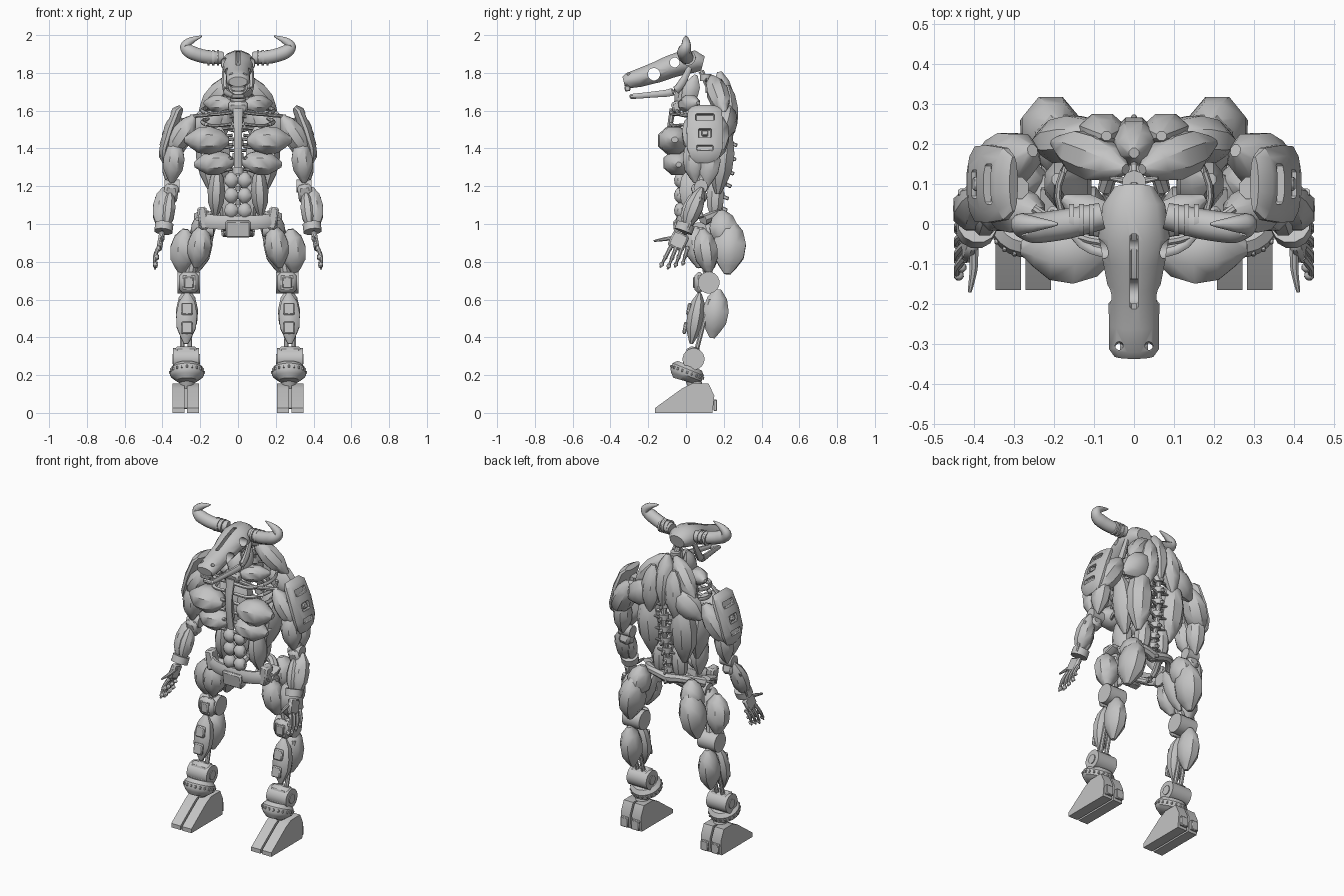
import bpy, bmesh, math
from mathutils import Vector, Matrix

default_cube = bpy.data.objects.get("Cube")
if default_cube:
    bpy.data.objects.remove(default_cube, do_unlink=True)

grey = bpy.data.materials.new("bone_grey")
grey.use_nodes = True
shade_value = (0.55, 0.55, 0.55, 1)
grey.diffuse_color = shade_value
grey.node_tree.nodes["Principled BSDF"].inputs["Base Color"].default_value = shade_value


# Helpers: all dimensions below are in centimetres
def shade(bm):
    for face in bm.faces:
        face.smooth = True
    for edge in bm.edges:
        edge.smooth = edge.calc_face_angle(0) < math.radians(40)


def finish(name, bm, mirror):
    bmesh.ops.scale(bm, vec=Vector((0.01, 0.01, 0.01)), verts=bm.verts)
    bmesh.ops.recalc_face_normals(bm, faces=bm.faces)
    shade(bm)
    mesh = bpy.data.meshes.new(name)
    bm.to_mesh(mesh)
    bm.free()
    mesh.materials.append(grey)
    obj = bpy.data.objects.new(name, mesh)
    bpy.context.scene.collection.objects.link(obj)
    if mirror:
        obj.modifiers.new("mirror", 'MIRROR').use_mirror_merge = False
    return obj


def loft(name, rings, sides=8, mirror=True):
    """Skin a chain of (centre, width, depth) ellipses."""
    bm = bmesh.new()
    centres = [Vector(ring[0]) for ring in rings]
    loops = []
    for i, (centre, width, depth) in enumerate(rings):
        ahead = centres[min(i + 1, len(rings) - 1)]
        tangent = (ahead - centres[max(i - 1, 0)]).normalized()
        reference = Vector((0, 0, 1)) if abs(tangent.y) > 0.85 else Vector((0, 1, 0))
        across = reference.cross(tangent).normalized()
        out = tangent.cross(across)
        loop = []
        for k in range(sides):
            angle = math.tau * (k + 0.5) / sides
            offset = across * math.cos(angle) * width + out * math.sin(angle) * depth
            loop.append(bm.verts.new(centres[i] + offset))
        loops.append(loop)
    for low, high in zip(loops, loops[1:]):
        for k in range(sides):
            n = (k + 1) % sides
            bm.faces.new((low[k], low[n], high[n], high[k]))
    bm.faces.new(loops[0])
    bm.faces.new(loops[-1])
    return finish(name, bm, mirror)


def muscle(name, start, end, width, depth, mirror=True):
    a, b = Vector(start), Vector(end)
    profile = [(-0.06, 0.22), (0.14, 0.75), (0.42, 1), (0.7, 0.92), (0.9, 0.55), (1.06, 0.2)]
    rings = [(a.lerp(b, t), width * s, depth * s) for t, s in profile]
    return loft(name, rings, 8, mirror)


def tube(name, points, radii, flat=1, mirror=True, sides=8, steps=4):
    """Smooth tapered tube through the points."""
    pts = [Vector(p) for p in points]
    if not isinstance(radii, (list, tuple)):
        radii = [radii] * len(pts)
    rings = []
    for i in range(len(pts) - 1):
        p, q = pts[i], pts[i + 1]
        before, after = pts[max(i - 1, 0)], pts[min(i + 2, len(pts) - 1)]
        for s in range(steps):
            t = s / steps
            pos = 0.5 * (2 * p + (q - before) * t
                         + (2 * before - 5 * p + 4 * q - after) * t ** 2
                         + (3 * p - before - 3 * q + after) * t ** 3)
            r = radii[i] + (radii[i + 1] - radii[i]) * t
            rings.append((pos, r, r * flat))
    rings.append((pts[-1], radii[-1], radii[-1] * flat))
    return loft(name, rings, sides, mirror)


def rod(name, start, end, radius, mirror=True, sides=16):
    return loft(name, [(start, radius, radius), (end, radius, radius)], sides, mirror)


def box(name, centre, size, tilt=(0, 0, 0), bevel=0.6, mirror=True):
    bm = bmesh.new()
    bmesh.ops.create_cube(bm, size=1)
    bmesh.ops.scale(bm, vec=Vector(size), verts=bm.verts)
    bmesh.ops.bevel(bm, geom=list(bm.edges), offset=bevel, segments=1, affect='EDGES')
    for angle, axis in zip(tilt, "XYZ"):
        bmesh.ops.rotate(bm, matrix=Matrix.Rotation(math.radians(angle), 3, axis), verts=bm.verts)
    bmesh.ops.translate(bm, vec=Vector(centre), verts=bm.verts)
    return finish(name, bm, mirror)


def side_extrude(name, outline, x_low, x_high):
    bm = bmesh.new()
    face = bm.faces.new([bm.verts.new((x_low, y, z)) for y, z in outline])
    grown = bmesh.ops.extrude_face_region(bm, geom=[face])["geom"]
    moved = [v for v in grown if isinstance(v, bmesh.types.BMVert)]
    bmesh.ops.translate(bm, vec=Vector((x_high - x_low, 0, 0)), verts=moved)
    return finish(name, bm, True)


def cut(target, cutter):
    tool = target.modifiers.new("cut", 'BOOLEAN')
    tool.operation, tool.object = 'DIFFERENCE', cutter
    graph = bpy.context.evaluated_depsgraph_get()
    mesh = bpy.data.meshes.new_from_object(target.evaluated_get(graph))
    target.modifiers.clear()
    bm = bmesh.new()
    bm.from_mesh(mesh)
    shade(bm)
    bm.to_mesh(mesh)
    bm.free()
    target.data = mesh
    bpy.data.objects.remove(cutter, do_unlink=True)


# Skull with eye, cheek, nose and brow openings
skull = loft("skull", [((0, 9, 185), 5, 4), ((0, 5, 186), 8, 6), ((0, -3, 185), 9.2, 6.5),
                       ((0, -9, 183), 8, 6.2), ((0, -15, 180.5), 6.8, 5.8), ((0, -25, 177.3), 6.4, 5),
                       ((0, -31, 175.8), 6.4, 4.2), ((0, -33, 175.3), 5, 2.7)], 12, False)
cut(skull, rod("cheek_cutter", (-15, -17, 179.3), (15, -17, 179.3), 3.3, False))
cut(skull, rod("eye_cutter", (-15, -6, 185.5), (15, -6, 185.5), 2.6, False))
cut(skull, box("brow_cutter", (0, -12, 188), (2, 20, 14), (24, 0, 0), 0.4, False))
for x in (-3.7, 3.7):
    cut(skull, rod("nostril_cutter", (x, -31, 170), (x, -30, 185), 1, False))
box("front_teeth", (0, -31, 171.8), (7, 3, 3), (10, 0, 0), 0.5, False)
tube("jaw_side", [(2, -29, 167.5), (4, -18, 168.5), (6, -7, 170), (7, -2, 175), (7, 2, 183)],
     [1.2, 1.4, 1.8, 1.8, 1.2], 1.2)
box("jaw_chin", (0, -28, 167.5), (7, 4, 2.2), (-6, 0, 0), 0.6, False)
tube("horn", [(8, 2, 188), (17, 0, 188.5), (25, -1, 191), (28, 0, 194), (25, 0, 197), (19, 0, 199.5)],
     [3.3, 3.8, 3.8, 2.8, 2, 0.3], sides=10)
for x in (10, 12.5, 15):
    rod("horn_ring", (x, 1, 188), (x + 1.2, 1, 188), 4.1)

# Spine and neck vertebrae
spine = [(0, 16, 100), (0, 17, 112), (0, 20, 125), (0, 22, 140), (0, 20, 155), (0, 14, 168), (0, 8, 181)]
tube("spinal_cord", spine, 1.6, mirror=False)
for low, high in zip(spine, spine[1:]):
    for t in (0.1, 0.6):
        spot = Vector(low).lerp(Vector(high), t)
        rod("vertebra", spot, spot + Vector((0, 0, 3.5)), 3, False, 10)
        box("spine_spur", spot + Vector((0, 3, 1)), (1.4, 5, 2), (-25, 0, 0), 0.4, False)
        tube("spine_wing", [spot, spot + Vector((6, 1, 1))], [1.2, 0.5])

# Rib cage, breastbone and collar
for z in range(130, 162, 6):
    tube("rib", [(2, 20, z + 3), (14, 18, z + 2), (19, 7, z), (13, -5, z - 2), (3, -8, z - 1)], 0.9, 1.3)
tube("breastbone", [(0, -7, 161), (0, -9, 146), (0, -7, 130)], [3, 2.2, 2.4], 0.6, False)
box("collar_plate", (0, -5, 162), (10, 5, 6), (15, 0, 0), 1.2, False)
tube("collar_bone", [(3, -5, 160), (14, -3, 158), (25, 4, 157)], 1.1)

# Torso muscles
muscle("upper_chest", (6, -7, 144), (27, -6, 144.5), 8, 9)
muscle("lower_chest", (3, -5, 133), (22, -4, 131.5), 7, 8)
muscle("neck_base", (3, -2, 163), (17, 6, 164), 5, 5)
muscle("neck_side", (4, 0, 163), (4.5, 5, 178), 3.8, 4.8)
muscle("throat", (0, -4, 162), (0, 0, 176), 5, 4.2, False)
muscle("back_hump", (0, 18, 179), (0, 23, 152), 6, 6, False)
muscle("upper_trapezius", (3, 14, 177), (19, 20, 160), 6, 6)
muscle("middle_trapezius", (7, 22, 172), (9, 23, 146), 6.3, 5.5)
muscle("shoulder_blade", (8, 22, 160), (24, 20, 148), 8, 6.3)
muscle("back_muscle", (12, 20, 152), (11, 17, 118), 8, 7.5)
muscle("flank_muscle", (19, 11, 149), (14, 9, 118), 5.8, 7)
muscle("lower_back", (6, 16, 125), (7, 15, 103), 5, 5)
muscle("waist_muscle", (11, 2, 128), (12, 4, 105), 5, 7)
for z in (123, 115, 107):
    muscle("stomach_muscle", (3.8, -3, z + 4), (3.3, -3, z - 4), 4, 3.6)

# Pelvis
tube("hip_band", [(20, 9, 105), (19, 1, 102.5), (12, -3, 101), (0, -4, 100.5)], [3.5, 4, 4, 4], 0.45)
box("hip_corner", (18.5, 1, 103), (5, 7, 12), (0, 8, 0), 1)
box("pelvis_front", (0, -4, 97.5), (13, 5, 9), (8, 0, 0), 0.8, False)
tube("pelvis_rear", [(0, 17, 103), (11, 17, 105), (19, 9, 102)], [3, 2.5, 3])
tube("pelvis_lower", [(0, -2, 97), (7, 6, 95), (5, 16, 102)], 2)
rod("hip_joint", (13, 7, 97), (21, 7, 97), 4)

# Shoulder armour with recessed panels
armour = loft("shoulder_armour", [((30, 10, 162), 1.5, 7), ((32, 10, 160), 3, 9.3), ((36, 10, 150), 3.5, 10),
                                  ((39, 10, 140), 3, 9.7), ((39.5, 10, 135.5), 2.4, 8), ((39, 10, 132.5), 1, 5)], 12)
for x, z, wide, tall in ((36, 156.5, 10, 4), (39.5, 148, 7, 5), (42, 140.5, 9, 3)):
    cut(armour, box("panel_cutter", (x, 10, z), (3, wide, tall), (0, -19, 0), 0.5))
box("armour_latch", (39, 10, 148), (2, 3.5, 3), (0, -19, 0), 0.5)

# Arms
tube("upper_arm_bone", [(29, 9, 156), (33, 9, 138), (36, 8, 121)], [3, 2, 2.5])
muscle("front_shoulder", (24, 3, 156), (36, 4, 138), 6, 6)
muscle("rear_shoulder", (26, 18, 155), (38, 13, 134), 7, 7.5)
muscle("biceps", (33, 3, 143), (35, 5, 123), 6, 6)
muscle("triceps", (34, 14, 143), (36, 11, 121), 5.5, 6)
rod("elbow", (31, 8, 120), (39, 8, 120), 3.5)
box("elbow_block", (35.5, 7, 116.5), (7.5, 7, 10), (15, -8, 0), 1.5)
muscle("outer_forearm", (39, 8, 118), (41, 0, 98), 5.5, 5)
muscle("inner_forearm", (36, 5, 116), (38, -1, 98), 4, 4.5)
tube("forearm_piston", [(43, 8, 114), (43, 1, 97)], 1)
rod("wrist_cuff", (39, 0, 100), (39.5, -1.5, 96), 5, sides=12)
box("palm", (41, -4, 91), (3, 9, 9), (-25, -10, 0), 1)
for i in range(4):
    y = -9 + 3 * i
    root, tip = Vector((42, y + 1, 88)), Vector((44, y * 1.3 - 2, 76 + abs(i - 1)))
    tube("finger", [root, root.lerp(tip, 0.5) + Vector((1, 0, 0)), tip], [1.1, 1, 0.5])
    for t in (0, 0.4, 0.75):
        muscle("finger_joint", root.lerp(tip, t), root.lerp(tip, t + 0.2), 1.3, 1.3)
tube("thumb", [(40, -4, 93), (40, -11, 92), (41, -17, 91)], [1.3, 1.1, 0.5])

# Thighs and knees
tube("thigh_bone", [(19, 7, 97), (23, 10, 84), (26, 12, 70)], [3.5, 2.2, 3])
muscle("front_thigh", (19, 5, 98), (22, 7, 78), 6.8, 7)
muscle("outer_thigh", (28, 9, 96), (30, 12, 75), 7.6, 6.8)
muscle("buttock", (17, 19, 106), (20, 21, 88), 7, 8)
muscle("rear_thigh", (19, 24, 100), (23, 22, 75), 7.8, 9.3)
muscle("inner_thigh", (14, 11, 99), (22, 14, 78), 4, 5.5)
rod("knee_joint", (20, 12, 69), (32, 12, 69), 5.8)
box("knee_cap", (26, 7, 69), (10, 5, 11), (0, 0, 0), 1.8)
box("knee_button", (26, 4.5, 69), (5, 1.5, 6), (0, 0, 0), 0.5)

# Shins
muscle("calf", (27, 17, 64), (27, 14, 41), 6.3, 7.5)
muscle("shin", (27, 7, 62), (27.5, 3, 38), 6, 5)
for z in (45, 55):
    box("shin_frame", (27, z * 0.2 - 9.5, z), (6, 2, 6.5), (-10, 0, 0), 0.6)
for x in (25.5, 29.5):
    tube("shin_strut", [(x, 13, 60), (x, 9, 46), (x, 5, 31)], [1.6, 1.2, 1.4])

# Ankles
box("ankle_block", (27.5, 3, 28), (13, 8, 14), (-15, 0, 0), 2)
rod("ankle_wheel", (20.7, 4, 28.5), (34.3, 4, 28.5), 5.8, sides=20)
rod("ankle_hub", (20.2, 4, 28.5), (34.8, 4, 28.5), 2.8)
loft("ankle_ring", [((27, 2, 25), 7, 7), ((27, 1.2, 23), 9, 9), ((27, 0, 20), 9, 9),
                    ((27, -0.5, 18.8), 7.8, 7.8), ((27, -1, 17), 5.5, 6)], 20)
for k in range(20):
    a = math.tau * k / 20
    spot = (27 + 9 * math.cos(a), 0.6 + 8.5 * math.sin(a), 21.5 - 3.2 * math.sin(a))
    box("ring_stud", spot, (1, 1, 1.5), (-20, 0, 0), 0.2)
rod("ankle_post", (27, 2, 22), (27, 5, 14), 4)

# Cloven hooves
hoof = [(-16.5, 0), (-16.5, 2.5), (-2, 13), (3, 15.5), (12, 15.5), (15, 9), (14, 0)]
for inner in (20.7, 28.2):
    side_extrude("hoof_toe", hoof, inner, inner + 6.4)
    box("heel_claw", (inner + 3.2, 15.5, 4), (5, 2, 6), (0, 0, 0), 0.4)
box("hoof_bridge", (27.6, 7, 8), (4, 8, 12))
